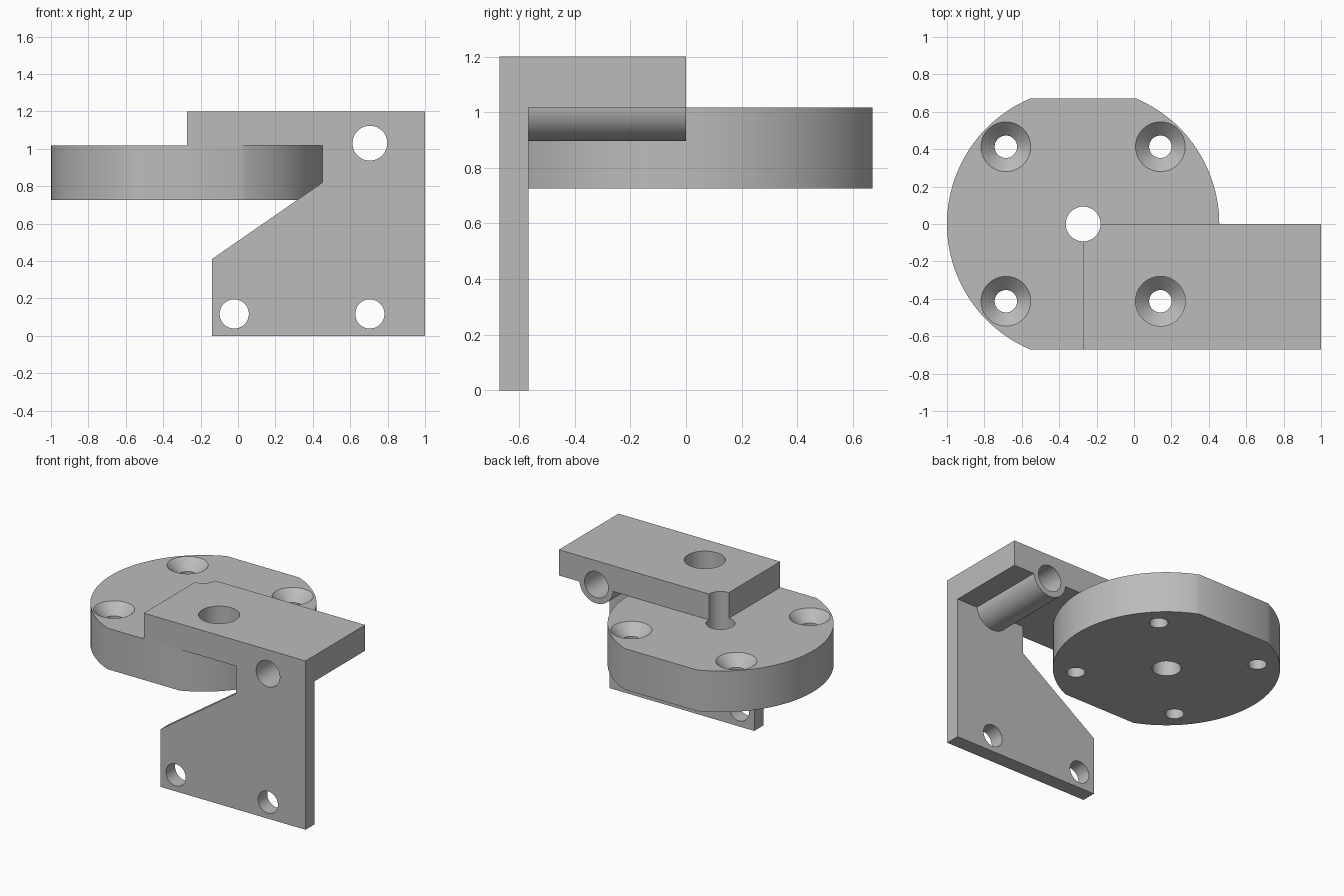
import bpy, bmesh
from math import sin, cos, pi, asin
from mathutils import Matrix

cube = bpy.data.objects.get("Cube")
if cube:
    bpy.data.objects.remove(cube, do_unlink=True)

grey = bpy.data.materials.new("plain grey")
grey.use_nodes = True
colour = (0.5, 0.5, 0.5, 1)
grey.diffuse_color = colour
grey.node_tree.nodes["Principled BSDF"].inputs["Base Color"].default_value = colour

HALF = 0.67                  # half depth of the whole bracket
PLATE_Y = -0.567             # inner face of the side plate
LOW, SEAT, TOP = 0.725, 1.017, 1.2
HUB_X, RADIUS = -0.272, 0.728
BOSS_X, BOSS_Z, BOSS_R = 0.705, 1.03, 0.133


def finish(bm, name):
    bmesh.ops.recalc_face_normals(bm, faces=bm.faces)
    mesh = bpy.data.meshes.new(name)
    bm.to_mesh(mesh)
    bm.free()
    mesh.materials.append(grey)
    ob = bpy.data.objects.new(name, mesh)
    bpy.context.collection.objects.link(ob)
    return ob


def prism(name, outline, start, end, axis="z"):
    """Extrude a 2D outline along z (outline in x, y) or y (outline in x, z)."""
    place = (lambda a, b, t: (a, b, t)) if axis == "z" else (lambda a, b, t: (a, t, b))
    bm = bmesh.new()
    rings = [[bm.verts.new(place(a, b, t)) for a, b in outline] for t in (start, end)]
    for ring in rings:
        bm.faces.new(ring)
    n = len(outline)
    for i in range(n):
        j = (i + 1) % n
        bm.faces.new((rings[0][i], rings[0][j], rings[1][j], rings[1][i]))
    return finish(bm, name)


def arc(cx, cy, r, a, b, n):
    return [(cx + r * cos(a + (b - a) * i / n), cy + r * sin(a + (b - a) * i / n))
            for i in range(n + 1)]


def turned(rings, x, y, z=0, axis="z", n=48):
    """Turned cutter from (radius, height) rings."""
    bm = bmesh.new()
    loops = [[bm.verts.new((r * cos(2 * pi * i / n), r * sin(2 * pi * i / n), h))
              for i in range(n)] for r, h in rings]
    bm.faces.new(loops[0])
    bm.faces.new(loops[-1])
    for lo, hi in zip(loops, loops[1:]):
        for i in range(n):
            j = (i + 1) % n
            bm.faces.new((lo[i], lo[j], hi[j], hi[i]))
    turn = Matrix.Rotation(pi / 2, 4, "X") if axis == "y" else Matrix()
    bm.transform(Matrix.Translation((x, y, z)) @ turn)
    ob = finish(bm, "hole_cutter")
    ob.hide_render = True
    return ob


def cut(cutter, *parts):
    for part in parts:
        mod = part.modifiers.new("hole", "BOOLEAN")
        mod.operation = "DIFFERENCE"
        mod.solver = "EXACT"
        mod.object = cutter
        bpy.context.view_layer.objects.active = part
        bpy.ops.object.modifier_apply(modifier=mod.name)
    bpy.data.objects.remove(cutter, do_unlink=True)


# Round flange with two flats
a = asin(HALF / RADIUS)
flange = prism("round_flange", arc(HUB_X, 0, RADIUS, -a, a, 48)
               + arc(HUB_X, 0, RADIUS, pi - a, pi + a, 48), LOW, SEAT)

# Arm block lying on the flange
arm = prism("arm_block", [(HUB_X, -HALF), (1, -HALF), (1, 0), (HUB_X, 0)], SEAT, TOP)

# Side plate with sloping edge
plate = prism("side_plate", [(-0.14, 0), (1, 0), (1, SEAT), (0.452, SEAT),
                             (0.452, 0.82), (-0.14, 0.41)], -HALF, PLATE_Y, "y")

# Rounded boss under the arm
d = asin((BOSS_Z - SEAT) / BOSS_R)
boss = prism("pivot_boss", arc(BOSS_X, BOSS_Z, BOSS_R, pi + d, 2 * pi - d, 32),
             PLATE_Y, 0, "y")

# Centre bore, also notching the arm corner
cut(turned([(0.093, 0.5), (0.093, 1.4)], HUB_X, 0), flange, arm)

# Countersunk screw holes
for x in (HUB_X - 0.413, HUB_X + 0.413):
    for y in (-0.413, 0.413):
        cut(turned([(0.06, 0.5), (0.06, 0.944), (0.153, 1.037)], x, y), flange)

# Screw access hole through the arm
cut(turned([(0.133, 0.9), (0.133, 1.4)], HUB_X + 0.413, -0.413), arm)

# Long bore through plate, arm and boss
cut(turned([(0.093, -1), (0.093, 1)], BOSS_X, 0, BOSS_Z, "y"), plate, arm, boss)

# Lower plate holes
for x in (-0.02, BOSS_X):
    cut(turned([(0.078, -1), (0.078, 1)], x, 0, 0.117, "y"), plate)

# Smooth curved walls, sharp edges kept
for part in (flange, arm, plate, boss):
    bpy.ops.object.select_all(action="DESELECT")
    part.select_set(True)
    bpy.context.view_layer.objects.active = part
    bpy.ops.object.shade_smooth_by_angle()
